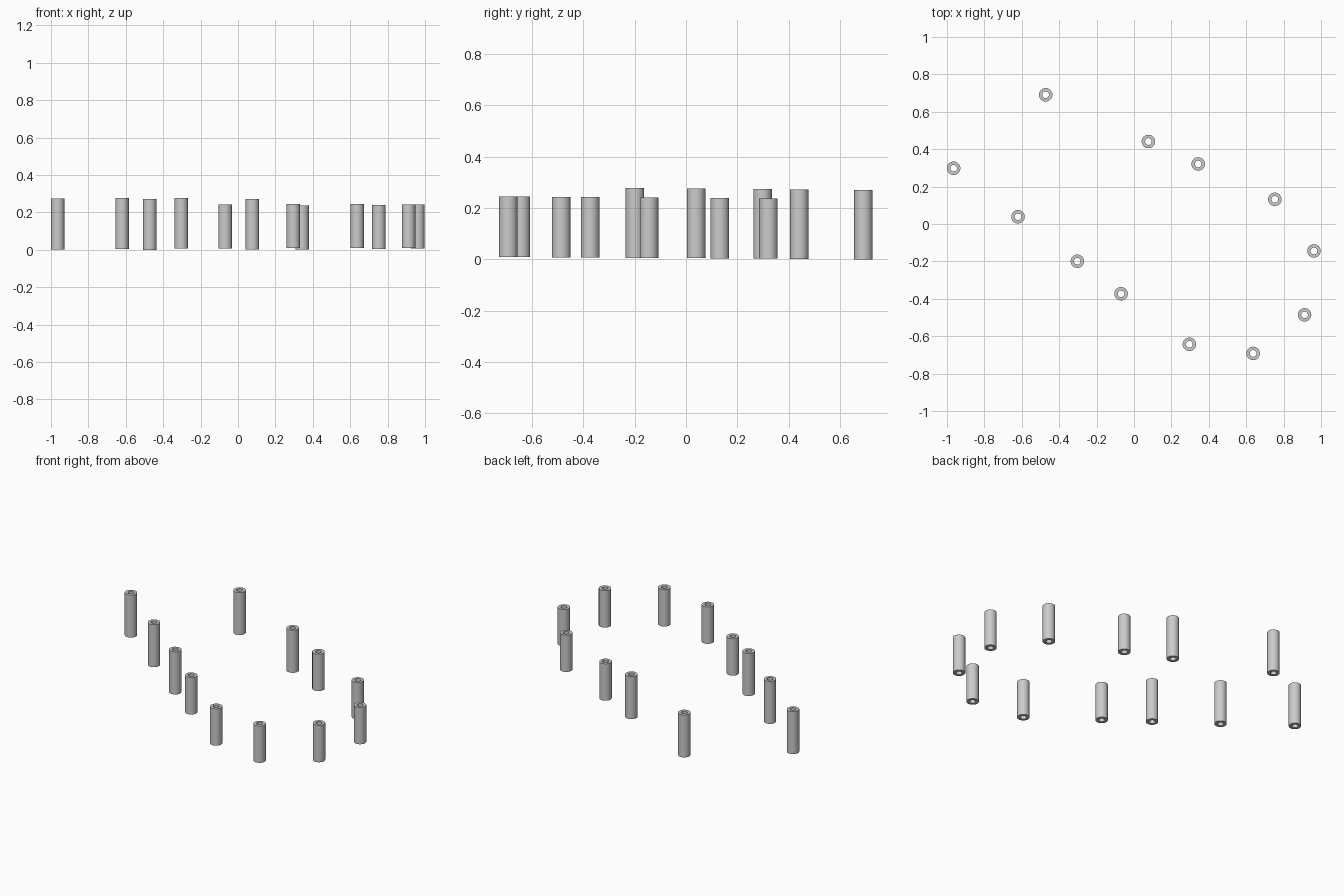
import bpy, bmesh, math

if "Cube" in bpy.data.objects:
    bpy.data.objects.remove(bpy.data.objects["Cube"])

OUTER, INNER, SIDES = 0.036, 0.018, 32
TALL, SHORT = 0.271, 0.235

# Tube centres and heights, following the ring clockwise
TUBES = [
    (-0.472, 0.691, TALL), (0.077, 0.441, TALL), (0.343, 0.321, SHORT),
    (0.753, 0.132, SHORT), (0.962, -0.144, SHORT), (0.912, -0.486, SHORT),
    (0.637, -0.692, SHORT), (0.296, -0.643, SHORT), (-0.069, -0.373, SHORT),
    (-0.303, -0.199, TALL), (-0.620, 0.039, TALL), (-0.964, 0.298, TALL),
]


def hollow_tube(name, x, y, z, height):
    """Open-bored tube: four rings of the wall section joined round."""
    bm = bmesh.new()
    section = [(OUTER, 0), (OUTER, height), (INNER, height), (INNER, 0)]
    rings = []
    for r, h in section:
        rings.append([bm.verts.new((r * math.cos(2 * math.pi * i / SIDES),
                                    r * math.sin(2 * math.pi * i / SIDES), h))
                      for i in range(SIDES)])
    for k in range(4):
        a, b = rings[k], rings[(k + 1) % 4]
        for i in range(SIDES):
            j = (i + 1) % SIDES
            f = bm.faces.new((a[i], a[j], b[j], b[i]))
            f.smooth = k in (0, 2)
    bmesh.ops.recalc_face_normals(bm, faces=bm.faces)
    # Keep the rims crisp
    for e in bm.edges:
        e.smooth = e.calc_face_angle(0) < math.radians(30)
    mesh = bpy.data.meshes.new(name)
    bm.to_mesh(mesh)
    bm.free()
    obj = bpy.data.objects.new(name, mesh)
    obj.location = (x, y, z)
    bpy.context.collection.objects.link(obj)
    return obj


# The set leans very slightly, so front tubes sit a touch higher
for n, (x, y, height) in enumerate(TUBES, 1):
    hollow_tube(f"tube_{n:02d}", x, y, 0.0072 * (0.691 - y), height)
